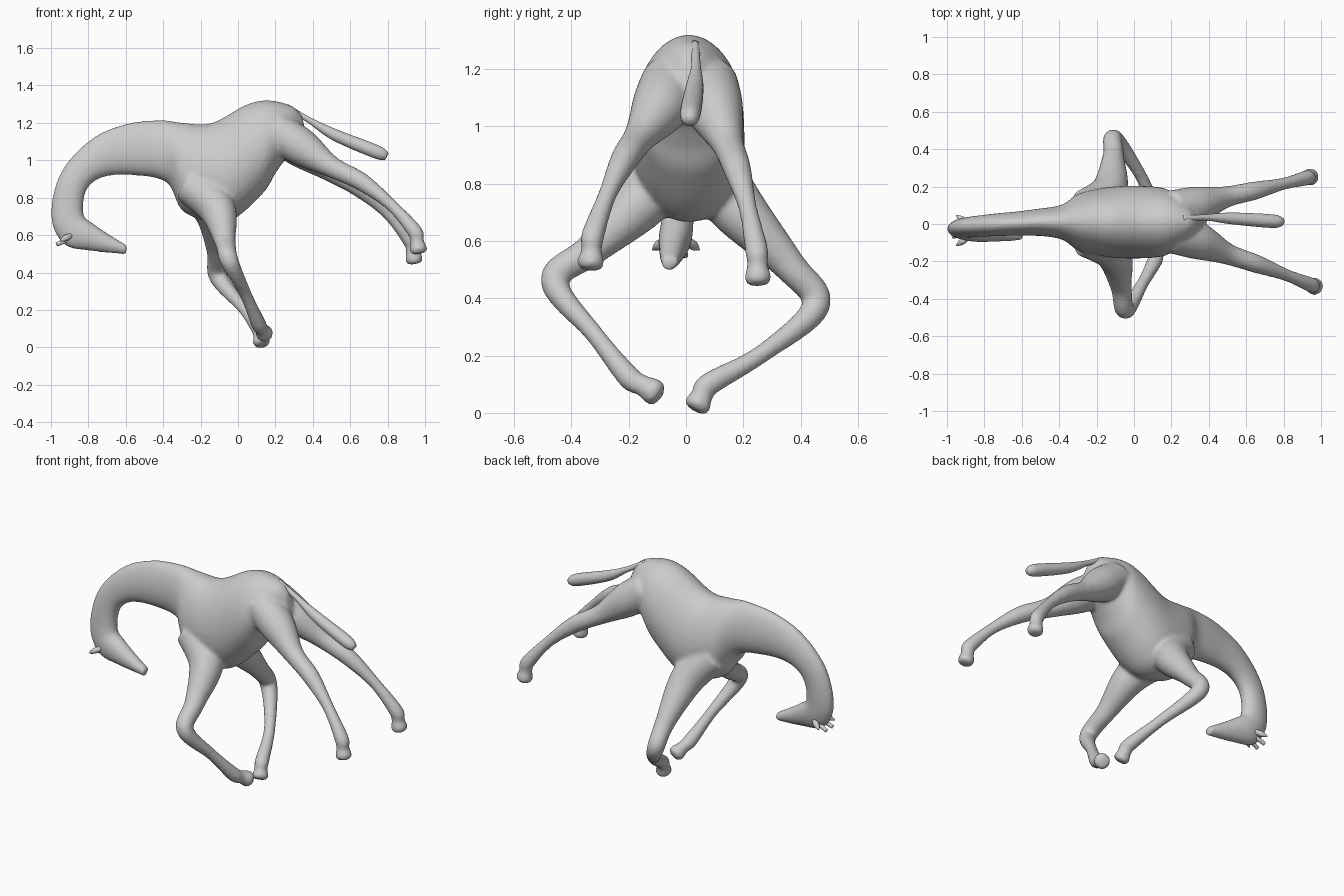
import bpy, bmesh, math
from mathutils import Vector

if "Cube" in bpy.data.objects:
    bpy.data.objects.remove(bpy.data.objects["Cube"])

SIDES = 32
ANGLES = [2 * math.pi * i / SIDES for i in range(SIDES)]


def spline(rows, steps=8):
    """Catmull-Rom interpolation of rows of numbers."""
    n, out = len(rows), []
    for i in range(n - 1):
        p = [rows[max(0, min(n - 1, i + k))] for k in (-1, 0, 1, 2)]
        for s in range(steps):
            t = s / steps
            out.append([0.5 * (2 * b + (c - a) * t + (2 * a - 5 * b + 4 * c - d) * t * t
                               + (3 * b - a - 3 * c + d) * t ** 3) for a, b, c, d in zip(*p)])
    return out + [list(rows[-1])]


def skin(name, rings):
    """Skin a list of point rings into a closed smooth object."""
    bm = bmesh.new()
    vs = [[bm.verts.new(p) for p in r] for r in rings]
    for a, b in zip(vs, vs[1:]):
        for i in range(SIDES):
            j = (i + 1) % SIDES
            bm.faces.new((a[i], a[j], b[j], b[i]))
    bm.faces.new(vs[0])
    bm.faces.new(vs[-1])
    bmesh.ops.recalc_face_normals(bm, faces=bm.faces)
    me = bpy.data.meshes.new(name)
    bm.to_mesh(me)
    bm.free()
    me.shade_smooth()
    ob = bpy.data.objects.new(name, me)
    bpy.context.collection.objects.link(ob)
    return ob


def slab(name, rows):
    """Egg-section loft between an outer and an inner outline: x,z / x,z / half width."""
    pts, rings = spline(rows), []
    for i, (xt, zt, xb, zb, w) in enumerate(pts):
        y = 0.01 - 0.14 * max(0, i / len(pts) - 0.5)  # head turns slightly aside
        top, bot = Vector((xt, y, zt)), Vector((xb, y, zb))
        mid, half = (top + bot) / 2, (top - bot) / 2
        rings.append([mid + half * math.cos(a)
                      + Vector((0, w * math.sin(a) * (1 - 0.12 * math.cos(a)), 0)) for a in ANGLES])
    return skin(name, rings)


def tube(name, rows):
    """Round tube from rows x, y, z, radius."""
    pts = spline(rows)
    pos = [Vector(p[:3]) for p in pts]
    u, rings = Vector((0.3, 1, 0.2)), []
    for i, p in enumerate(pos):
        t = (pos[min(i + 1, len(pos) - 1)] - pos[max(i - 1, 0)]).normalized()
        u = (u - t * u.dot(t)).normalized()
        v = t.cross(u)
        rings.append([p + (u * math.cos(a) + v * math.sin(a)) * pts[i][3] for a in ANGLES])
    return skin(name, rings)


def leg(name, joints):
    """All legs share one taper; a narrow pastern and a hoof bulge are added."""
    radii = (0.10, 0.10, 0.058, 0.049, 0.033, 0.041, 0.034)
    rows = [(*j, r) for j, r in zip(joints, radii)]
    a, b = Vector(joints[-2]), Vector(joints[-1])
    rows[-1:-1] = [(*a.lerp(b, 0.4), 0.036), (*a.lerp(b, 0.8), 0.048)]
    return tube(name, rows)


# Torso, neck and head in one loft from rump to muzzle
body = slab("body", [
    (0.34, 1.24, 0.37, 1.12, 0.03), (0.29, 1.29, 0.26, 1.01, 0.11),
    (0.17, 1.32, 0.20, 0.93, 0.17), (0.05, 1.30, 0.13, 0.82, 0.19),
    (-0.14, 1.2, -0.06, 0.67, 0.19), (-0.29, 1.20, -0.285, 0.72, 0.155),
    (-0.41, 1.215, -0.38, 0.88, 0.09), (-0.6, 1.195, -0.56, 0.92, 0.067),
    (-0.79, 1.11, -0.72, 0.91, 0.06), (-0.95, 0.93, -0.81, 0.84, 0.055),
    (-1.0, 0.70, -0.825, 0.71, 0.055), (-0.93, 0.55, -0.77, 0.66, 0.058),
    (-0.78, 0.515, -0.69, 0.605, 0.046), (-0.60, 0.497, -0.592, 0.545, 0.03)])

# Front legs, bent outward at the knee
parts = [
    leg("front_leg_near", [
        (-0.26, -0.075, 0.87), (-0.115, -0.15, 0.745), (-0.07, -0.33, 0.57), (-0.045, -0.46, 0.46),
        (0.045, -0.32, 0.275), (0.11, -0.2, 0.125), (0.15, -0.09, 0.06)]),
    leg("front_leg_far", [
        (-0.26, 0.085, 0.87), (-0.135, 0.17, 0.725), (-0.11, 0.36, 0.515), (-0.105, 0.455, 0.375),
        (0.03, 0.27, 0.21), (0.11, 0.08, 0.10), (0.13, 0.03, 0.01)])]

# Hind legs kicked out behind; the far one hangs a little lower and closer
hind = [(0.2, -0.055, 1.16), (0.34, -0.09, 1.07), (0.5, -0.16, 0.965), (0.66, -0.215, 0.885),
        (0.82, -0.275, 0.76), (0.945, -0.325, 0.62), (0.97, -0.335, 0.50)]
parts.append(leg("hind_leg_near", hind))
parts.append(leg("hind_leg_far", [(x - 0.03 * (x - 0.2), 0.045 - 0.62 * y, z - 0.07 * (x - 0.2))
                                  for x, y, z in hind]))

# Fuse torso and legs into one soft skin
bpy.ops.object.select_all(action='DESELECT')
for ob in [body] + parts:
    ob.select_set(True)
bpy.context.view_layer.objects.active = body
bpy.ops.object.join()
remesh = body.modifiers.new("fuse", 'REMESH')
remesh.mode = 'VOXEL'
remesh.voxel_size = 0.01
remesh.use_smooth_shade = True
soft = body.modifiers.new("soften", 'SMOOTH')
soft.factor = 0.5
soft.iterations = 12

# Tail with tuft
tube("tail", [
    (0.26, 0.03, 1.285, 0.017), (0.38, 0.035, 1.215, 0.016), (0.52, 0.03, 1.135, 0.031),
    (0.74, 0.015, 1.045, 0.036), (0.795, 0.012, 1.02, 0.02)])

# Ears and horns on both sides of the head
for side, label in ((-1, "near"), (1, "far")):
    y = -0.035
    tube("ear_" + label, [(-0.89, y + side * 0.04, 0.60, 0.012), (-0.92, y + side * 0.06, 0.585, 0.017),
                          (-0.95, y + side * 0.08, 0.57, 0.004)])
    tube("horn_" + label, [(-0.90, y + side * 0.02, 0.58, 0.014), (-0.97, y + side * 0.032, 0.55, 0.011)])
